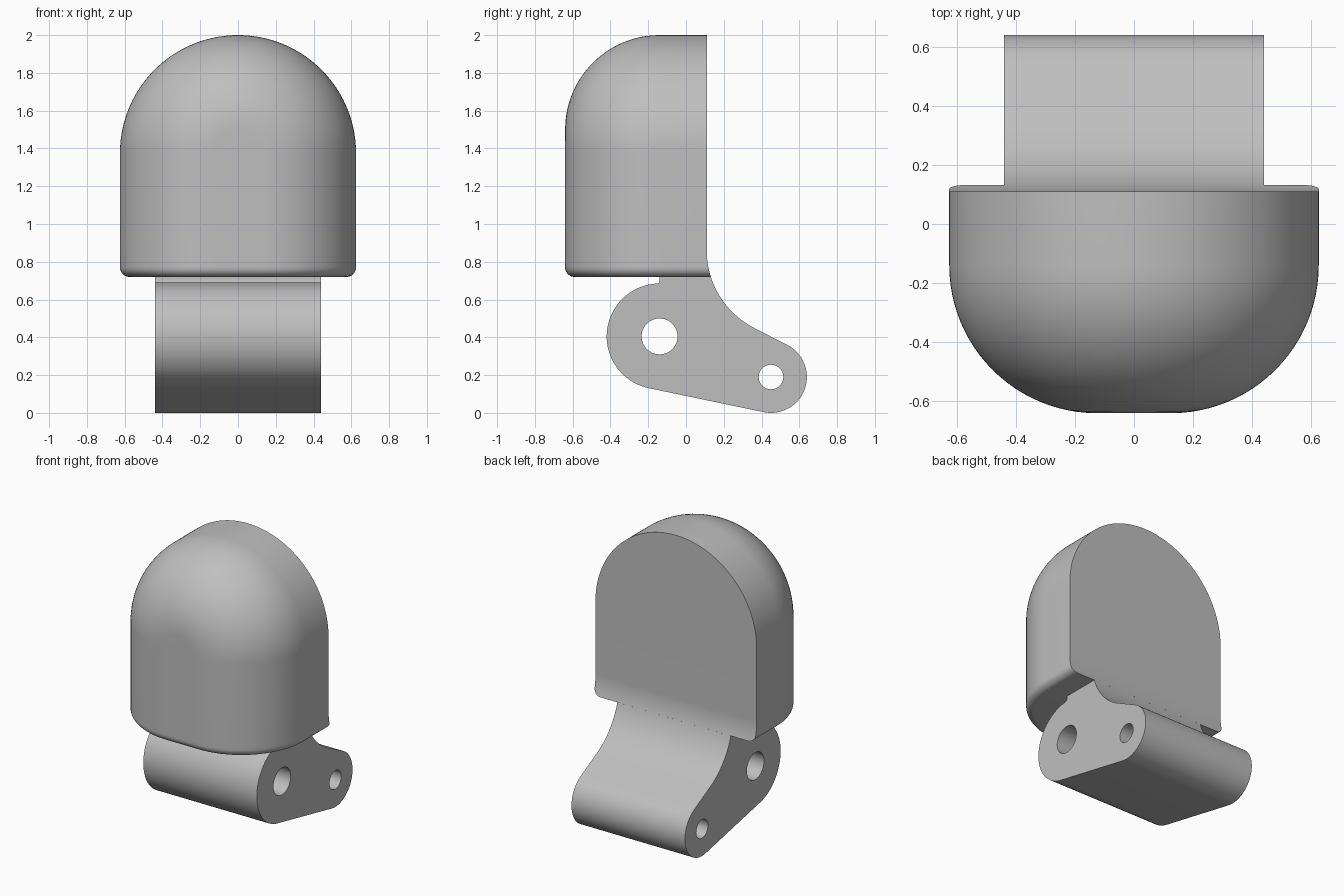
import bpy, bmesh
from math import sin, cos, pi, radians, sqrt

cube = bpy.data.objects.get("Cube")
if cube:
    bpy.data.objects.remove(cube, do_unlink=True)

grey = bpy.data.materials.new("plain grey")
grey.use_nodes = True
tone = (0.52, 0.52, 0.52, 1)
grey.diffuse_color = tone
grey.node_tree.nodes["Principled BSDF"].inputs["Base Color"].default_value = tone

BOTTOM, SPRING = 0.72, 1.375      # underside and start of the arch
ROUND, FLAT = 0.5, 0.125          # front rounding radius, half width of flat front
EDGE = 0.05                       # bottom edge rounding
BACK_Y, FIL_Z, FIL_R = 0.11, 0.86, 0.461   # concave fillet behind


def finish(obj):
    obj.data.materials.clear()
    obj.data.materials.append(grey)
    bpy.ops.object.select_all(action="DESELECT")
    obj.select_set(True)
    bpy.context.view_layer.objects.active = obj
    bpy.ops.object.shade_smooth_by_angle(angle=radians(30))


def back(z):
    """Depth of the rear face, curving outward near the bottom."""
    if z >= FIL_Z:
        return BACK_Y
    return BACK_Y + FIL_R - sqrt(FIL_R ** 2 - (FIL_Z - z) ** 2)


def arc(cy, cz, r, a0, a1, n=32):
    return [(cy + r * cos(radians(a0 + (a1 - a0) * i / n)),
             cz + r * sin(radians(a0 + (a1 - a0) * i / n))) for i in range(n + 1)]


# Domed block: stacked rows of (bottom inset, leg height, arch angle)
rows = []
for i in range(9):
    t = i / 8 * pi / 2
    rows.append((EDGE * (1 - sin(t)), BOTTOM + EDGE * (1 - cos(t)), 0))
rows += [(0, BOTTOM + EDGE + 0.015 * i, 0) for i in range(1, 6)]
rows.append((0, FIL_Z, 0))
rows += [(0, SPRING, pi / 2 * i / 40) for i in range(41)]

bm = bmesh.new()
loops = []
for inset, z0, a in rows:
    half = []
    for k in range(25):
        t = pi / 2 * k / 24
        reach = FLAT + (ROUND - inset) * sin(t)
        z = z0 + reach * sin(a)
        half.append((reach * cos(a), -0.14 - (ROUND - inset) * cos(t), z))
    x, _, z = half[-1]
    half.append((x, back(z), z))
    ring = half[::-1] + [(-x, y, z) for x, y, z in half]
    loops.append([bm.verts.new(p) for p in ring])
for low, high in zip(loops, loops[1:]):
    n = len(low)
    for i in range(n):
        j = (i + 1) % n
        bm.faces.new((low[i], low[j], high[j], high[i]))
bm.faces.new(loops[0])
bmesh.ops.remove_doubles(bm, verts=bm.verts, dist=0.0001)
bmesh.ops.recalc_face_normals(bm, faces=bm.faces)
mesh = bpy.data.meshes.new("domed_block")
bm.to_mesh(mesh)
bm.free()
block = bpy.data.objects.new("domed_block", mesh)
bpy.context.collection.objects.link(block)
finish(block)

# Hinge lug: side profile with two pin holes, extruded across the width
outline = [(-0.14, BOTTOM), (-0.14, 0.697), (-0.144, 0.689), (-0.152, 0.685)]
outline += arc(-0.14, 0.405, 0.28, 94, 258.2, 48)
outline += arc(0.45, 0.19, 0.19, -101.8, 62.8, 40)
outline += arc(BACK_Y + FIL_R, FIL_Z, FIL_R, 242.8, 197.7, 24)
pin_hole = arc(-0.14, 0.405, 0.095, 0, 360, 48)[:-1]
small_hole = arc(0.45, 0.19, 0.065, 0, 360, 40)[:-1]

curve = bpy.data.curves.new("hinge_lug", "CURVE")
curve.dimensions = "2D"
curve.fill_mode = "BOTH"
curve.extrude = 0.44
for pts in (outline, pin_hole, small_hole):
    spline = curve.splines.new("POLY")
    spline.points.add(len(pts) - 1)
    for p, (y, z) in zip(spline.points, pts):
        p.co = (y, z, 0, 1)
    spline.use_cyclic_u = True
lug = bpy.data.objects.new("hinge_lug", curve)
lug.rotation_euler = (pi / 2, 0, pi / 2)
bpy.context.collection.objects.link(lug)
bpy.ops.object.select_all(action="DESELECT")
lug.select_set(True)
bpy.context.view_layer.objects.active = lug
bpy.ops.object.convert(target="MESH")
lug = bpy.context.view_layer.objects.active
bm = bmesh.new()
bm.from_mesh(lug.data)
bmesh.ops.remove_doubles(bm, verts=bm.verts, dist=0.0001)
bmesh.ops.recalc_face_normals(bm, faces=bm.faces)
bm.to_mesh(lug.data)
bm.free()
finish(lug)
